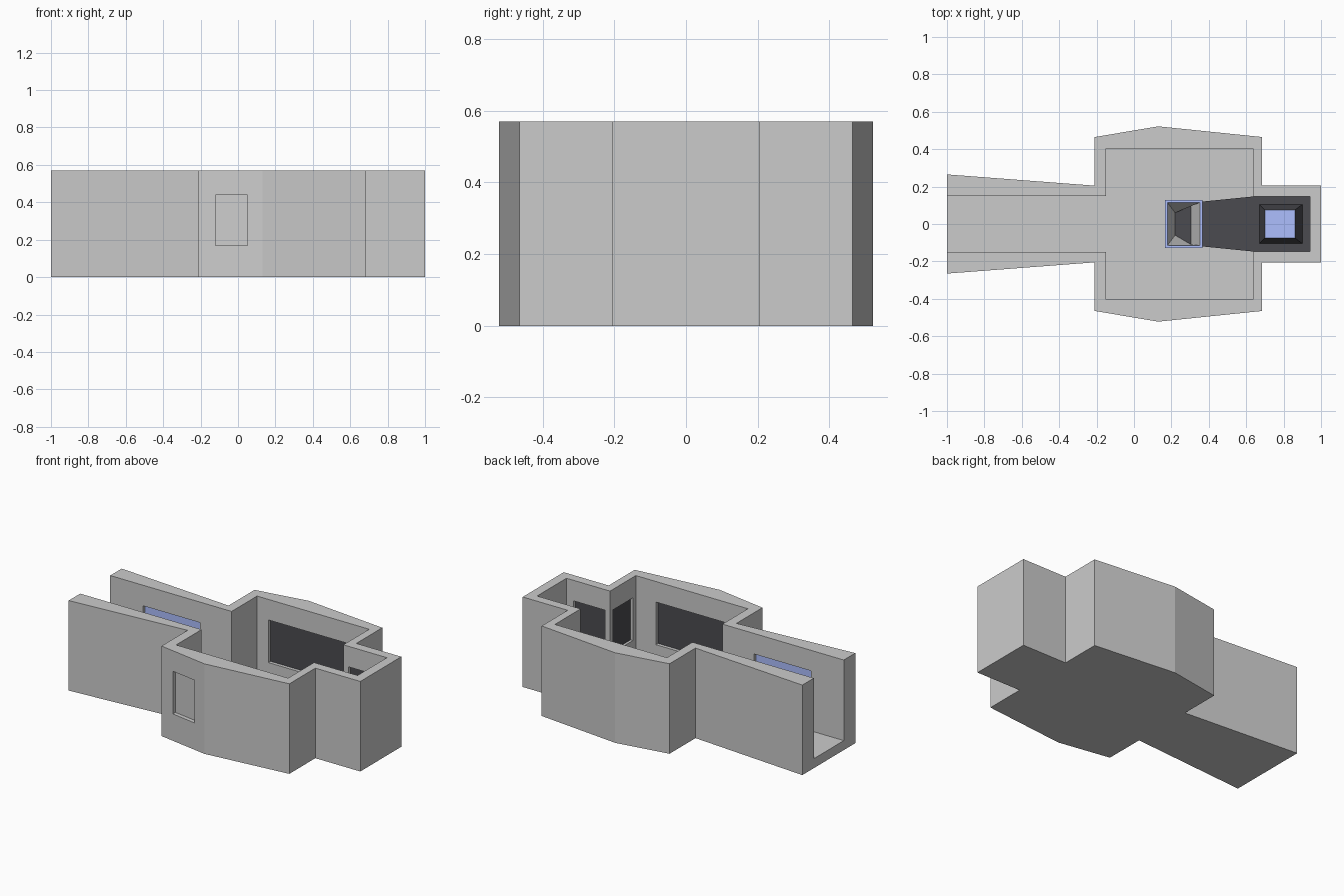
import bpy, bmesh

if "Cube" in bpy.data.objects:
    bpy.data.objects.remove(bpy.data.objects["Cube"])

H, FLOOR = 0.57, 0.06
Z0, Z1 = 0.17, 0.44          # recess bottom and top


def material(name, rgb):
    m = bpy.data.materials.new(name)
    m.diffuse_color = (*rgb, 1)
    m.use_nodes = True
    m.node_tree.nodes["Principled BSDF"].inputs["Base Color"].default_value = m.diffuse_color
    return m


dark = material("dark", (0.07, 0.07, 0.08))
blue = material("blue", (0.42, 0.52, 1.0))


def finish(name, bm, mats=()):
    bmesh.ops.recalc_face_normals(bm, faces=bm.faces[:])
    me = bpy.data.meshes.new(name)
    bm.to_mesh(me)
    bm.free()
    for m in mats:
        me.materials.append(m)
    ob = bpy.data.objects.new(name, me)
    bpy.context.collection.objects.link(ob)
    return ob


def prism(name, pts, z0, z1, mats=(), top=None):
    """Closed solid between outline pts and (optionally different) outline top."""
    bm = bmesh.new()
    a = [bm.verts.new((x, y, z0)) for x, y in pts]
    b = [bm.verts.new((x, y, z1)) for x, y in (top or pts)]
    n = len(a)
    bm.faces.new(a[::-1])
    cap = bm.faces.new(b)
    for i in range(n):
        bm.faces.new((a[i], a[(i + 1) % n], b[(i + 1) % n], b[i]))
    if len(mats) > 1:
        cap.material_index = 1
    return finish(name, bm, mats)


def rect(x0, x1, y0, y1):
    return [(x0, y0), (x1, y0), (x1, y1), (x0, y1)]


def mirrored(half):
    return [(x, -y) for x, y in half] + [(x, y) for x, y in reversed(half)]


def cut(ob, cutter):
    mod = ob.modifiers.new("cut", 'BOOLEAN')
    mod.operation, mod.solver, mod.object = 'DIFFERENCE', 'EXACT', cutter
    bpy.context.view_layer.objects.active = ob
    bpy.ops.object.modifier_apply(modifier=mod.name)
    bpy.data.objects.remove(cutter)


# Open-topped shell: passage, main room and end alcove
outer = mirrored([(-1, .265), (-.21, .205), (-.21, .465), (.13, .522),
                  (.685, .465), (.685, .205), (1, .205)])
inner = mirrored([(-1.1, .15), (-.15, .15), (-.15, .405),
                  (.635, .405), (.635, .147), (.94, .147)])
shell = prism("shell_walls", outer, 0, H)
cut(shell, prism("cavity", inner, FLOOR, H + .1))

# Shallow window recess on the front outside wall
cut(shell, prism("window_cutter", [(-.12, -.6), (.05, -.6), (.05, -.482), (-.12, -.455)], Z0, Z1))

# Recessed wall panels on both sides
D, T = 0.025, 0.004
for s, side in ((-1, "front"), (1, "back")):
    for part, x0, x1, y, mat in (("passage", -.77, -.37, .15, blue),
                                 ("room", -.07, .495, .405, dark),
                                 ("alcove", .67, .89, .147, dark)):
        cut(shell, prism("cutter", rect(x0, x1, *sorted((s * (y - .02), s * (y + D)))), Z0, Z1))
        prism(f"{part}_panel_{side}",
              rect(x0, x1, *sorted((s * (y + D - T), s * (y + D)))), Z0, Z1, [mat])
    ys = sorted((s * .175, s * .375))
    cut(shell, prism("cutter", rect(.62, .655, *ys), Z0, Z1))
    prism(f"end_panel_{side}", rect(.651, .655, *ys), Z0, Z1, [dark])

# Dark walkway widening into the alcove floor
prism("walkway", mirrored([(.365, .12), (.635, .147), (.94, .147)]),
      FLOOR, FLOOR + .02, [dark])

# Tapered pedestal in the alcove with a blue top
prism("alcove_pedestal", rect(.67, .90, -.105, .105), FLOOR + .02, .2, [dark, blue],
      rect(.70, .86, -.075, .075))

# Blue-rimmed basin with sloping sides and a dark bottom
bm = bmesh.new()
loops = [(.165, .365, .128, .128, FLOOR), (.165, .365, .128, .128, .2),
         (.178, .352, .115, .115, .2), (.22, .305, .06, .11, .1)]
rings = [[bm.verts.new(p) for p in ((x0, -ya, z), (x1, -yb, z), (x1, yb, z), (x0, ya, z))]
         for x0, x1, ya, yb, z in loops]
for k, mi in enumerate((1, 1, 0)):
    for i in range(4):
        j = (i + 1) % 4
        f = bm.faces.new((rings[k][i], rings[k][j], rings[k + 1][j], rings[k + 1][i]))
        f.material_index = mi
bm.faces.new(rings[0][::-1]).material_index = 1
bm.faces.new(rings[3]).material_index = 2
finish("basin", bm, [material("stone", (.8, .8, .8)), blue, dark])
